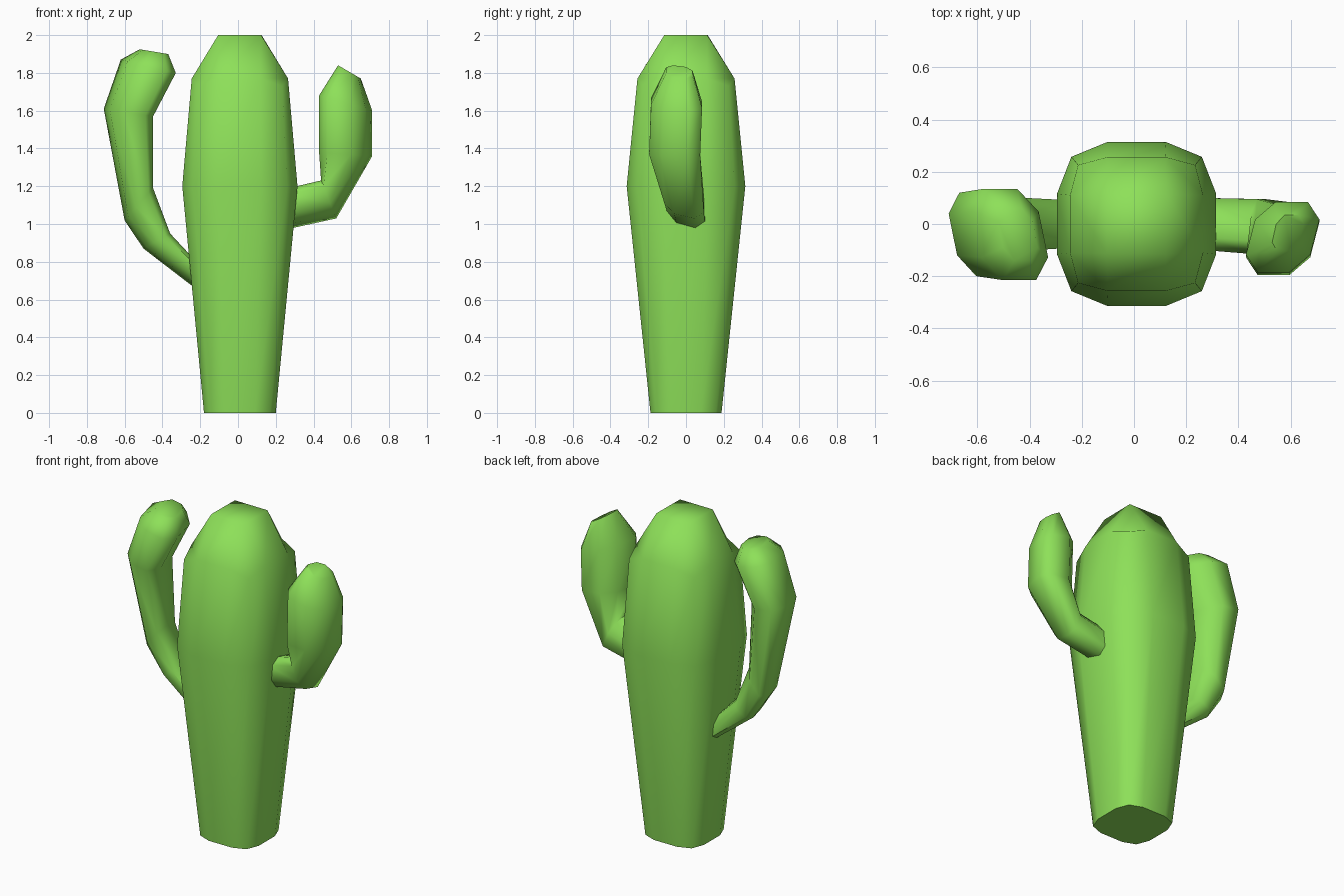
import bpy, bmesh, math
from mathutils import Vector

if "Cube" in bpy.data.objects:
    bpy.data.objects.remove(bpy.data.objects["Cube"])

green = bpy.data.materials.new("cactus_green")
green.diffuse_color = (0.27, 0.75, 0.10, 1)
green.use_nodes = True
green.node_tree.nodes["Principled BSDF"].inputs["Base Color"].default_value = green.diffuse_color


def finish(name, bm):
    bmesh.ops.recalc_face_normals(bm, faces=bm.faces)
    mesh = bpy.data.meshes.new(name)
    bm.to_mesh(mesh)
    bm.free()
    mesh.materials.append(green)
    obj = bpy.data.objects.new(name, mesh)
    bpy.context.collection.objects.link(obj)
    bpy.ops.object.select_all(action='DESELECT')
    obj.select_set(True)
    bpy.context.view_layer.objects.active = obj
    bpy.ops.object.shade_smooth_by_angle(angle=math.radians(65))
    return obj


def bridge(bm, a, b):
    n = len(a)
    for i in range(n):
        bm.faces.new((a[i], a[(i + 1) % n], b[(i + 1) % n], b[i]))


def turn(x, y, k):
    for _ in range(k):
        x, y = -y, x
    return x, y


# Trunk: twelve-sided rounded square, tapering to a small square top
def make_trunk():
    bm = bmesh.new()
    cx = 0.01

    def ring(z, rx, ry, flat, corner, drop=0.0):
        verts = []
        for k in range(4):
            for x, y, dz in ((1, -flat, 0), (1, flat, 0), (corner, corner, drop)):
                x, y = turn(x, y, k)
                verts.append(bm.verts.new((cx + x * rx, y * ry, z - dz)))
        return verts

    base = ring(0, 0.19, 0.188, 0.42, 0.84)
    belly = ring(1.2, 0.305, 0.314, 0.37, 0.82)
    shoulder = ring(1.77, 0.255, 0.257, 0.43, 0.88, 0.04)
    bridge(bm, base, belly)
    bridge(bm, belly, shoulder)
    bm.faces.new(base)
    top = []
    for k in range(4):
        x, y = turn(0.115, 0.112, k)
        top.append(bm.verts.new((cx + x, y, 2.0)))
    for k in range(4):
        s = 3 * k
        bm.faces.new((shoulder[s], shoulder[s + 1], top[k], top[k - 1]))
        bm.faces.new((shoulder[s + 1], shoulder[s + 2], shoulder[(s + 3) % 12], top[k]))
    bm.faces.new(top)
    finish("trunk", bm)


# Arms: octagonal sections, each given by its outer and inner (x, z), y centre, y half width
def make_arm(name, sections):
    bm = bmesh.new()
    octagon = ((1, -.5), (1, .5), (.5, 1), (-.5, 1), (-1, .5), (-1, -.5), (-.5, -1), (.5, -1))
    previous = None
    for outer, inner, yc, yh in sections:
        o = Vector((outer[0], 0, outer[1]))
        i = Vector((inner[0], 0, inner[1]))
        mid, half = (o + i) / 2, (o - i) / 2
        ring = []
        for u, v in octagon:
            p = mid + half * (0.88 * u + 0.25 * v)
            p.y = yc + yh * v
            ring.append(bm.verts.new(p))
        if previous:
            bridge(bm, previous, ring)
        previous = ring
    bm.faces.new(previous)
    finish(name, bm)


make_trunk()
make_arm("right_arm", [
    ((0.27, 0.975), (0.27, 1.19), 0.00, 0.10),
    ((0.52, 1.03), (0.44, 1.23), -0.01, 0.105),
    ((0.71, 1.36), (0.43, 1.38), -0.06, 0.135),
    ((0.71, 1.60), (0.43, 1.68), -0.05, 0.135),
    ((0.65, 1.77), (0.53, 1.84), -0.035, 0.07),
])
make_arm("left_arm", [
    ((-0.22, 0.655), (-0.22, 0.80), 0.00, 0.09),
    ((-0.50, 0.87), (-0.36, 0.95), 0.00, 0.10),
    ((-0.60, 1.02), (-0.45, 1.19), -0.01, 0.115),
    ((-0.71, 1.61), (-0.45, 1.57), -0.04, 0.16),
    ((-0.62, 1.87), (-0.33, 1.80), -0.04, 0.175),
    ((-0.52, 1.925), (-0.37, 1.90), -0.04, 0.10),
])
